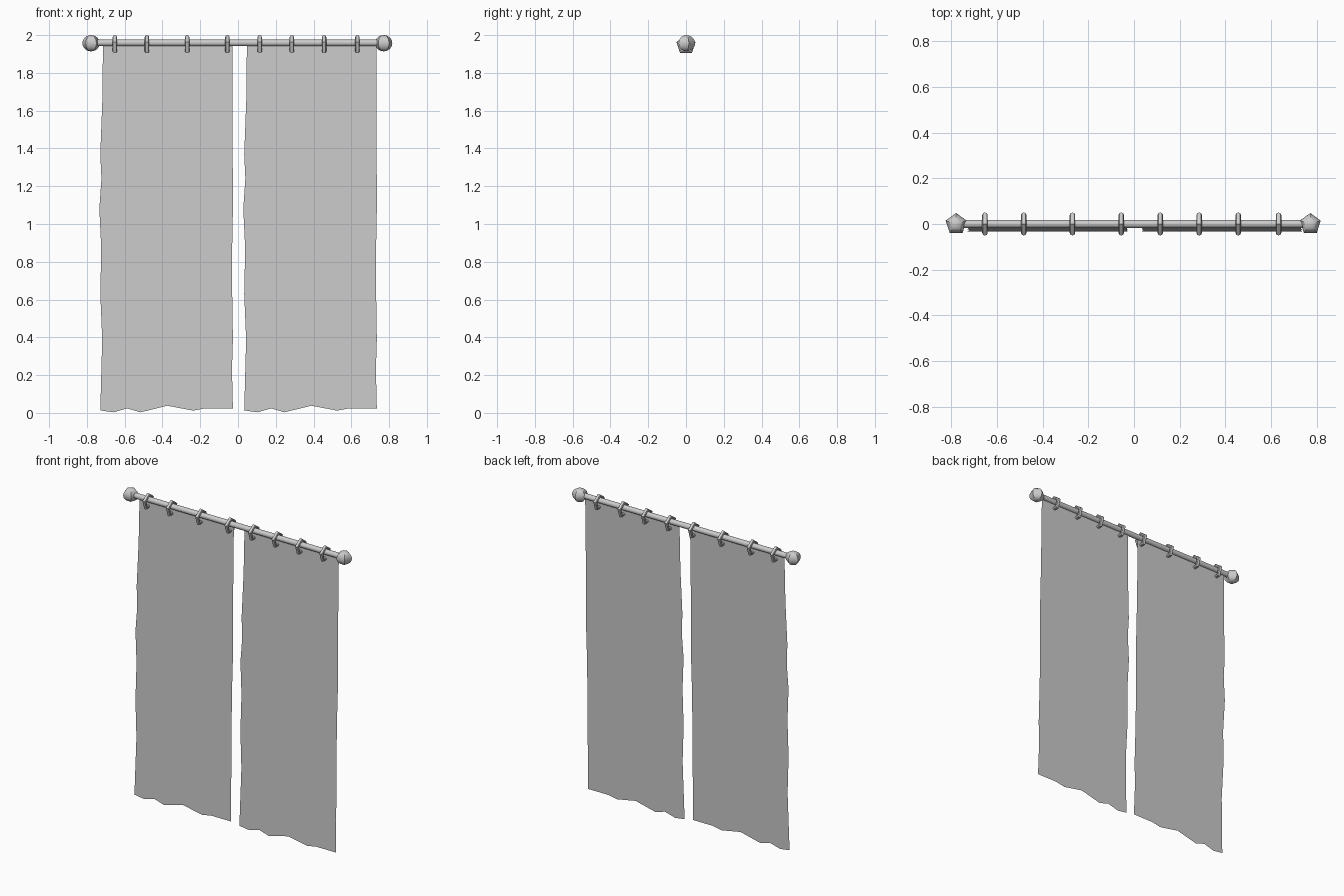
import bpy, bmesh, math
from mathutils import Matrix

if "Cube" in bpy.data.objects:
    bpy.data.objects.remove(bpy.data.objects["Cube"])

ROD_Z = 1.957


def add_object(name, bm, smooth=True):
    mesh = bpy.data.meshes.new(name)
    bm.normal_update()
    bm.to_mesh(mesh)
    bm.free()
    obj = bpy.data.objects.new(name, mesh)
    bpy.context.collection.objects.link(obj)
    if smooth:
        bpy.ops.object.select_all(action='DESELECT')
        obj.select_set(True)
        bpy.context.view_layer.objects.active = obj
        bpy.ops.object.shade_smooth_by_angle(angle=math.radians(40))
    return obj


# Horizontal rod
bm = bmesh.new()
turn = Matrix.Translation((-0.004, 0, ROD_Z + 0.002)) @ Matrix.Rotation(math.pi / 2, 4, 'Y')
bmesh.ops.create_cone(bm, cap_ends=True, segments=10, radius1=0.018, radius2=0.018,
                      depth=1.54, matrix=turn)
add_object("rod", bm)

# Five-sided finials at both ends
for name, x in (("finial_left", -0.778), ("finial_right", 0.771)):
    bm = bmesh.new()
    place = Matrix.Translation((x, 0, ROD_Z)) @ Matrix.Diagonal((0.048, 0.048, 0.043, 1))
    bmesh.ops.create_uvsphere(bm, u_segments=5, v_segments=12, radius=1, matrix=place)
    add_object(name, bm)


# Pentagonal rings standing around the rod, one corner up
def ring(name, x, major=0.041, minor=0.012, sides=5, tube=8):
    bm = bmesh.new()
    loops = []
    for i in range(sides):
        a = math.pi / 2 + math.tau * i / sides
        loop = []
        for j in range(tube):
            b = math.tau * j / tube
            r = major + minor * math.cos(b)
            loop.append(bm.verts.new((x + minor * math.sin(b), r * math.cos(a),
                                      1.947 + r * math.sin(a))))
        loops.append(loop)
    for i in range(sides):
        p, q = loops[i], loops[(i + 1) % sides]
        for j in range(tube):
            k = (j + 1) % tube
            bm.faces.new((p[j], q[j], q[k], p[k]))
    bmesh.ops.recalc_face_normals(bm, faces=bm.faces)
    add_object(name, bm)


for i, x in enumerate((-0.652, -0.482, -0.269, -0.056, 0.115, 0.285, 0.456, 0.632)):
    ring(f"ring_{i + 1}", x)

# Flat curtain panels with an uneven outline, leaning slightly forward at the foot
OUTLINE = [(-0.715, 1.95), (-0.718, 1.66), (-0.729, 1.37), (-0.723, 1.24), (-0.734, 1.08),
           (-0.724, 0.87), (-0.729, 0.63), (-0.719, 0.39), (-0.729, 0.013),
           (-0.66, 0.003), (-0.586, 0.024), (-0.517, 0.003), (-0.374, 0.038),
           (-0.237, 0.012), (-0.173, 0.024), (-0.027, 0.024),
           (-0.032, 0.23), (-0.027, 0.39), (-0.031, 0.65), (-0.031, 0.87),
           (-0.026, 1.13), (-0.03, 1.5), (-0.03, 1.95)]
for name, shift in (("curtain_left", 0), ("curtain_right", 0.762)):
    bm = bmesh.new()
    bm.faces.new([bm.verts.new((x + shift, -0.033 * (1 - z / 1.95), z)) for x, z in OUTLINE])
    bmesh.ops.triangulate(bm, faces=bm.faces)
    add_object(name, bm, smooth=False)
